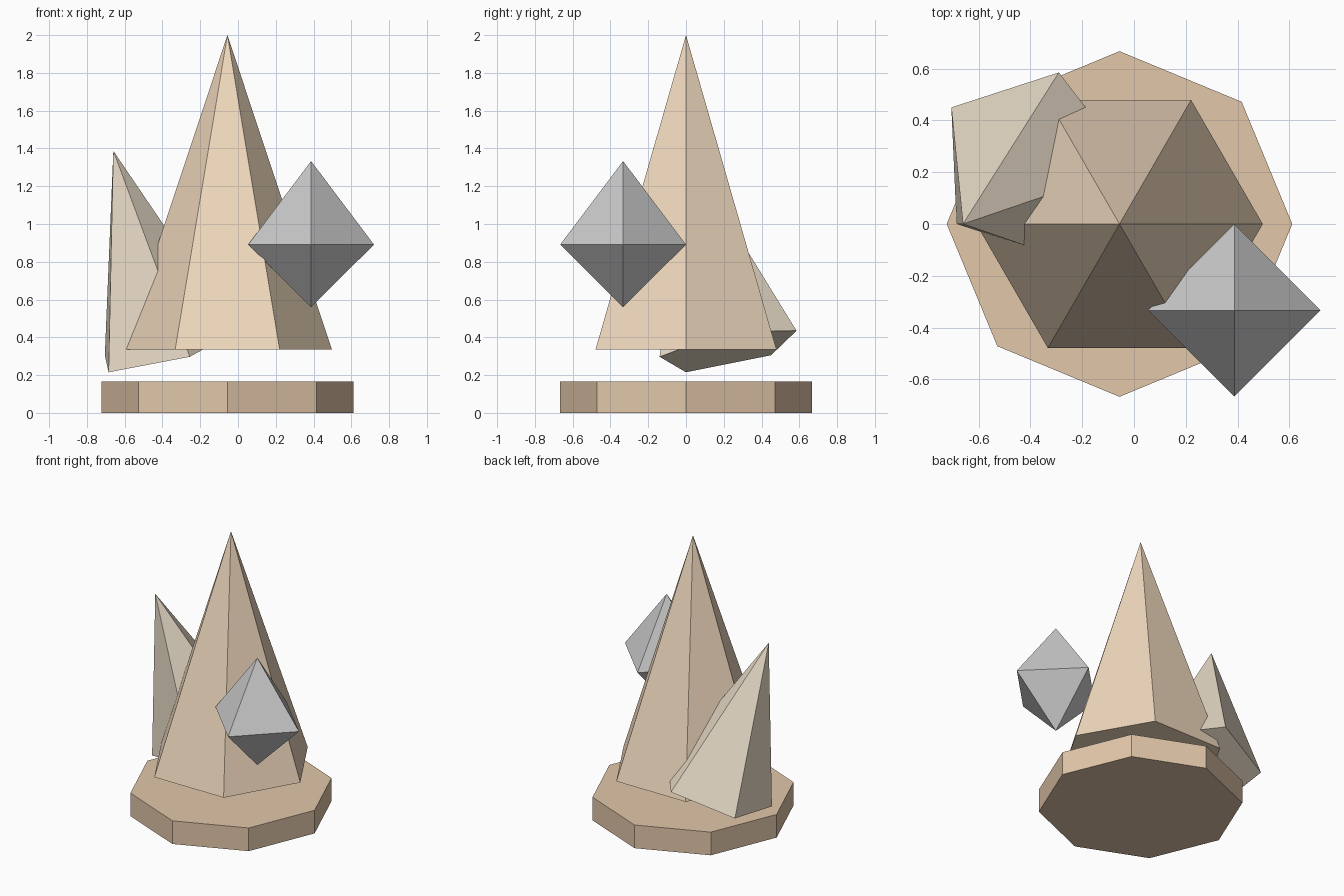
import bpy, bmesh
from math import cos, sin, tau

if "Cube" in bpy.data.objects:
    bpy.data.objects.remove(bpy.data.objects["Cube"])

CX = -0.056  # axis shared by the base and the main spire


def ring(n, r, x, y, z):
    """Regular polygon with its first corner on +x."""
    return [(x + r * cos(tau * i / n), y + r * sin(tau * i / n), z) for i in range(n)]


def solid(name, loop, top=None, tip=None, under=None, color=None):
    """Close a base loop with a matching top loop or a tip; the underside is flat or pointed."""
    bm = bmesh.new()
    low = [bm.verts.new(p) for p in loop]
    n = len(low)

    def fan(point):
        v = bm.verts.new(point)
        for i in range(n):
            bm.faces.new((low[i], low[(i + 1) % n], v))

    if top:
        high = [bm.verts.new(p) for p in top]
        bm.faces.new(high)
        for i in range(n):
            j = (i + 1) % n
            bm.faces.new((low[i], low[j], high[j], high[i]))
    else:
        fan(tip)
    if under:
        fan(under)
    else:
        bm.faces.new(low[::-1])
    bmesh.ops.recalc_face_normals(bm, faces=bm.faces)
    mesh = bpy.data.meshes.new(name)
    bm.to_mesh(mesh)
    bm.free()
    obj = bpy.data.objects.new(name, mesh)
    bpy.context.collection.objects.link(obj)
    if color:
        mat = bpy.data.materials.new(name + "_color")
        mat.diffuse_color = (*color, 1)
        mat.use_nodes = True
        mat.node_tree.nodes["Principled BSDF"].inputs["Base Color"].default_value = mat.diffuse_color
        mesh.materials.append(mat)
    return obj


# Octagonal base plate
solid("base_plate", ring(8, 0.667, CX, 0, 0), top=ring(8, 0.667, CX, 0, 0.167),
      color=(0.76, 0.57, 0.40))

# Tall six-sided spire hovering over the base
solid("main_spire", ring(6, 0.553, CX, 0, 0.336), tip=(CX, 0, 2.0),
      color=(0.87, 0.69, 0.51))

# Leaning five-sided shard that cuts into the spire
shard_base = [(-0.685, 0.0, 0.215), (-0.255, -0.14, 0.297), (-0.011, 0.222, 0.433),
              (-0.29, 0.585, 0.435), (-0.705, 0.45, 0.305)]
solid("leaning_shard", shard_base, tip=(-0.66, 0.0, 1.387), color=(0.84, 0.74, 0.60))

# Floating four-sided crystal, longer above than below
solid("floating_crystal", ring(4, 0.333, 0.387, -0.333, 0.891),
      tip=(0.387, -0.333, 1.333), under=(0.387, -0.333, 0.56))
